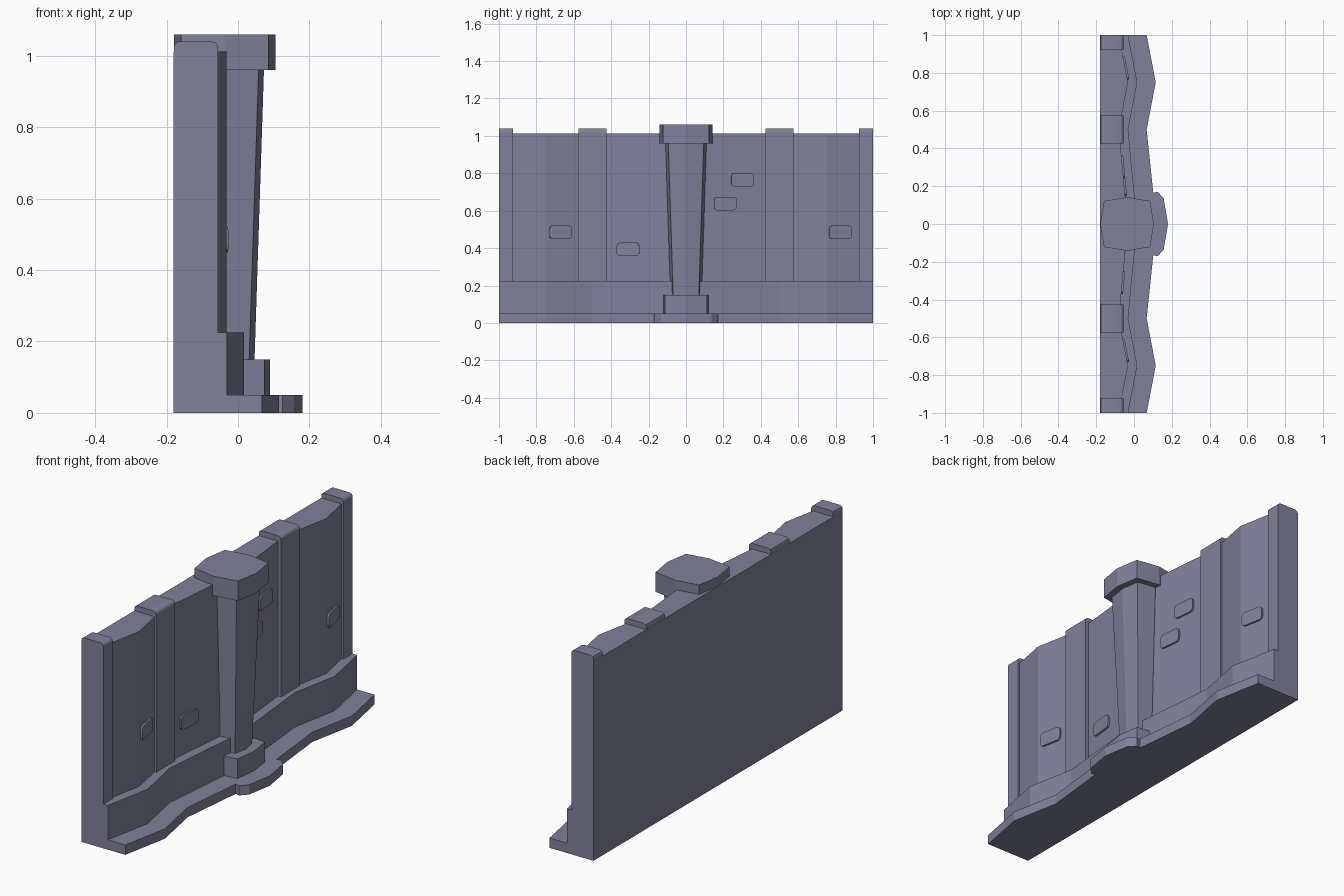
import bpy, bmesh, math
from mathutils import Matrix

if "Cube" in bpy.data.objects:
    bpy.data.objects.remove(bpy.data.objects["Cube"])

stone = bpy.data.materials.new("blue_grey_stone")
stone.diffuse_color = (0.22, 0.22, 0.33, 1)
stone.use_nodes = True
stone.node_tree.nodes["Principled BSDF"].inputs["Base Color"].default_value = stone.diffuse_color


def finish(name, bm):
    bmesh.ops.recalc_face_normals(bm, faces=bm.faces)
    me = bpy.data.meshes.new(name)
    bm.to_mesh(me)
    bm.free()
    me.materials.append(stone)
    ob = bpy.data.objects.new(name, me)
    bpy.context.collection.objects.link(ob)
    return ob


def loft(name, low, high):
    """Closed solid between two matching 3D outlines."""
    bm = bmesh.new()
    a = [bm.verts.new(p) for p in low]
    b = [bm.verts.new(p) for p in high]
    n = len(a)
    bm.faces.new(a[::-1])
    bm.faces.new(b)
    for i in range(n):
        j = (i + 1) % n
        bm.faces.new((a[i], a[j], b[j], b[i]))
    return finish(name, bm)


def prism(name, plan, z0, z1):
    return loft(name, [(x, y, z0) for x, y in plan], [(x, y, z1) for x, y in plan])


BACK, CX = -0.18, -0.037


def zigzag(valley, end=1.0):
    peak = valley + 0.048
    half = [(peak, 0), (valley, 0.5), (peak, 0.75), (valley, end)]
    front = [(x, -y) for x, y in half[:0:-1]] + half
    return [(BACK, -end)] + front + [(BACK, end)]


# Stepped wall: footing, plinth course, upper wall
foot = zigzag(0.067)
bump = [(0.102, -0.165), (0.125, -0.17), (0.157, -0.135), (0.18, 0),
        (0.157, 0.135), (0.125, 0.17), (0.102, 0.165)]
foot[4:5] = bump
prism("footing", foot, 0, 0.05)
prism("plinth_course", zigzag(-0.031), 0.05, 0.225)
prism("upper_wall", zigzag(-0.08, 0.999), 0.225, 1.012)

# Vertical strips with rounded tops
strip = [(BACK + 0.0005, 0.225), (-0.056, 0.225), (-0.056, 1.015)]
strip += [(-0.073 + 0.017 * math.cos(a), 1.023 + 0.017 * math.sin(a))
          for a in (0, math.pi / 6, math.pi / 3, math.pi / 2)]
strip += [(-0.165, 1.04), (-0.176, 1.035), (BACK + 0.0005, 1.025)]
for i, (y0, y1) in enumerate([(-1, -0.925), (-0.575, -0.425), (0.425, 0.575), (0.925, 1)]):
    ob = loft(f"wall_strip_{i + 1}", [(x, y0, z) for x, z in strip],
              [(x, y1, z) for x, z in strip])
    for p in ob.data.polygons:
        p.use_smooth = len(p.vertices) == 4
    ob.data.set_sharp_from_angle(angle=math.radians(40))


# Eight-sided column
def octagon(half, z):
    c = half - 0.015 if half < 0.13 else half - 0.02
    pts = [(half, 0), (c, c), (0, half), (-c, c), (-half, 0), (-c, -c), (0, -half), (c, -c)]
    return [(CX + x, y, z) for x, y in pts]


loft("column_base", octagon(0.126, 0.04), octagon(0.126, 0.15))
loft("column_shaft", octagon(0.083, 0.14), octagon(0.11, 0.97))
loft("column_cap", octagon(0.142, 0.96), octagon(0.142, 1.06))


# Raised bricks lying on the slanted wall panels
def wall_x(y):
    y = abs(y)
    if y < 0.5:
        return -0.032 - 0.096 * y
    return -0.032 - 0.192 * abs(y - 0.75)


for i, (y, z) in enumerate([(-0.672, 0.485), (-0.309, 0.393), (0.302, 0.765),
                            (0.209, 0.638), (0.824, 0.485)]):
    slope = (wall_x(y + 0.01) - wall_x(y - 0.01)) / 0.02
    bm = bmesh.new()
    bmesh.ops.create_cube(bm, size=1)
    bmesh.ops.scale(bm, vec=(0.03, 0.122, 0.072), verts=bm.verts)
    edges = [e for e in bm.edges
             if abs(e.verts[0].co.x - e.verts[1].co.x) > 0.01]
    bmesh.ops.bevel(bm, geom=edges, offset=0.018, segments=3, profile=0.5, affect='EDGES')
    bmesh.ops.transform(bm, verts=bm.verts, matrix=Matrix.Translation((wall_x(y) - 0.006, y, z))
                        @ Matrix.Rotation(-math.atan(slope), 4, 'Z'))
    finish(f"raised_brick_{i + 1}", bm)
